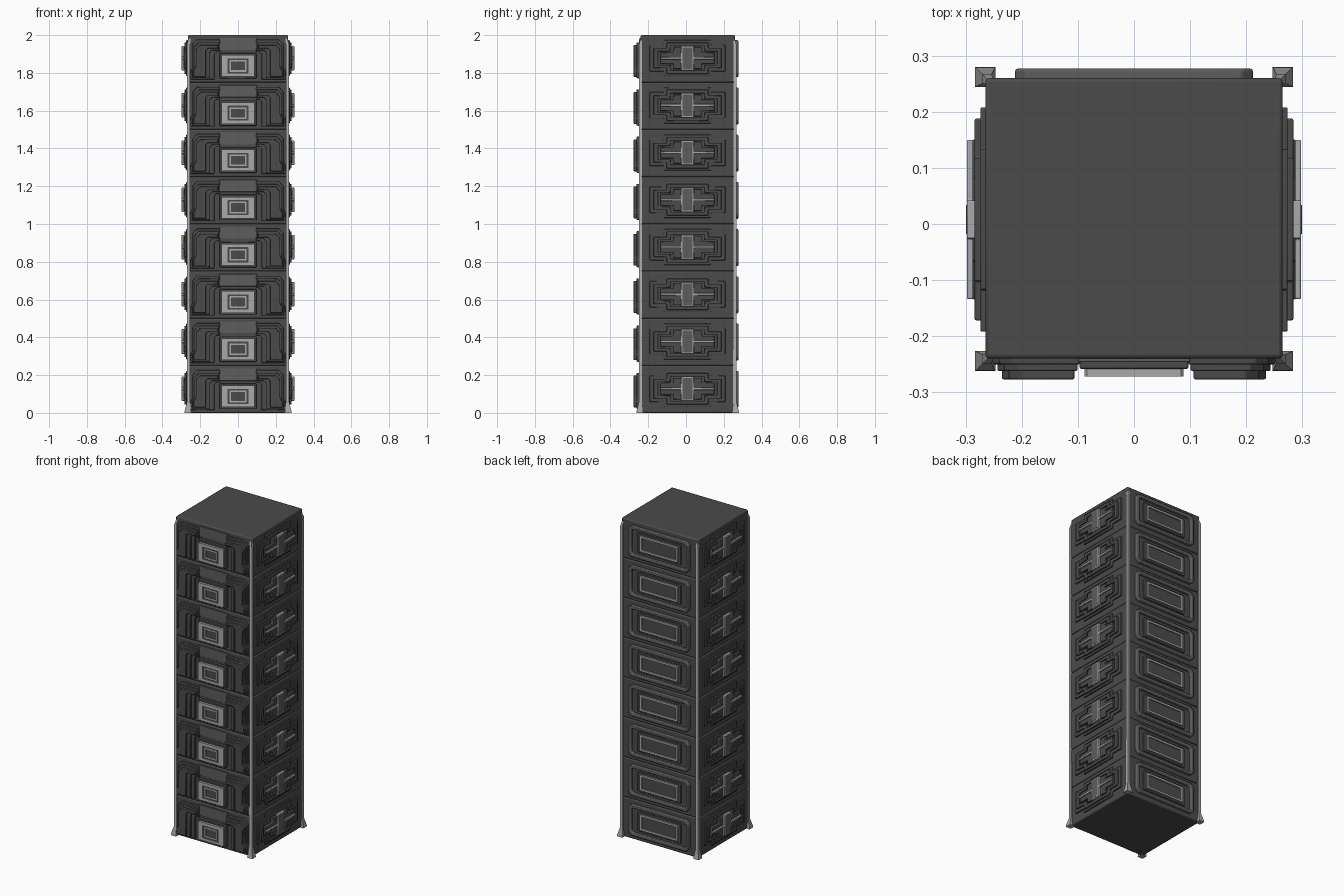
import bpy, bmesh
from mathutils import Vector

if "Cube" in bpy.data.objects:
    bpy.data.objects.remove(bpy.data.objects["Cube"])

N, H = 8, 0.25


def material(name, v):
    m = bpy.data.materials.new(name)
    m.diffuse_color = (v, v, v, 1)
    m.use_nodes = True
    m.node_tree.nodes["Principled BSDF"].inputs["Base Color"].default_value = m.diffuse_color
    return m


DARK = material("dark_grey", 0.07)
MID = material("mid_grey", 0.11)
LIGHT = material("light_grey", 0.4)


def finish(name, bm, mat, bevel=0.0, segs=2, stack=True):
    bmesh.ops.recalc_face_normals(bm, faces=bm.faces)
    me = bpy.data.meshes.new(name)
    bm.to_mesh(me)
    bm.free()
    ob = bpy.data.objects.new(name, me)
    bpy.context.collection.objects.link(ob)
    me.materials.append(mat)
    if bevel:
        b = ob.modifiers.new("bevel", 'BEVEL')
        b.width, b.segments = bevel, segs
        b.limit_method = 'ANGLE'
    if stack:
        a = ob.modifiers.new("stack", 'ARRAY')
        a.count = N
        a.use_relative_offset = False
        a.use_constant_offset = True
        a.constant_offset_displace = (0, 0, H)
    bpy.ops.object.select_all(action='DESELECT')
    bpy.context.view_layer.objects.active = ob
    ob.select_set(True)
    bpy.ops.object.shade_smooth_by_angle()
    return ob


def box(bm, x0, x1, y0, y1, z0, z1):
    r = bmesh.ops.create_cube(bm, size=1)
    for v in r["verts"]:
        v.co = Vector(((x0 + x1) / 2 + v.co.x * (x1 - x0),
                       (y0 + y1) / 2 + v.co.y * (y1 - y0),
                       (z0 + z1) / 2 + v.co.z * (z1 - z0)))


def prism(bm, pts, d0, d1, place, hole=None):
    """Extrude a flat outline; with a hole of equal point count it becomes a ring."""
    def ring(p, d):
        return [bm.verts.new(place(u, v, d)) for u, v in p]
    n = len(pts)
    a, b = ring(pts, d0), ring(pts, d1)
    if hole:
        c, d = ring(hole, d0), ring(hole, d1)
        loops = [(a, b), (b, d), (d, c), (c, a)]
    else:
        bm.faces.new(a)
        bm.faces.new(b)
        loops = [(a, b)]
    for p, q in loops:
        for i in range(n):
            j = (i + 1) % n
            bm.faces.new((p[i], p[j], q[j], q[i]))


def on_y(u, v, d):
    return (u, d, v)


def cham(w, h, c, zc=0.125):
    return [(-w, zc - h + c), (-w + c, zc - h), (w - c, zc - h), (w, zc - h + c),
            (w, zc + h - c), (w - c, zc + h), (-w + c, zc + h), (-w, zc + h - c)]


def stepped(w, h, w2, h2, yc=0.008, zc=0.128):
    q = [(w, h), (w2, h), (w2, h2)]
    p = q + [(-u, v) for u, v in q[::-1]]
    p += [(-u, -v) for u, v in q] + [(u, -v) for u, v in q[::-1]]
    return [(yc + u, zc + v) for u, v in p]


# stacked body modules
bm = bmesh.new()
box(bm, -0.265, 0.265, -0.24, 0.26, 0, H)
finish("module_body", bm, DARK, 0.007)

# side panels: stepped base plate, stepped rim, cross
for s, side in ((1, "right"), (-1, "left")):
    def on_x(u, v, d, s=s):
        return (s * d, u, v)
    bm = bmesh.new()
    prism(bm, stepped(0.2, 0.07, 0.125, 0.095), 0.255, 0.274, on_x)
    finish(side + "_base_plate", bm, DARK, 0.003)
    bm = bmesh.new()
    prism(bm, stepped(0.18, 0.052, 0.11, 0.083), 0.26, 0.284, on_x,
          stepped(0.157, 0.036, 0.09, 0.064))
    finish(side + "_panel_rim", bm, DARK, 0.003)
    bm = bmesh.new()
    prism(bm, stepped(0.143, 0.03, 0.075, 0.058), 0.26, 0.288, on_x)
    finish(side + "_inner_plate", bm, DARK, 0.004)
    bm = bmesh.new()
    prism(bm, stepped(0.142, 0.006, 0.034, 0.065), 0.26, 0.298, on_x)
    finish(side + "_cross", bm, LIGHT, 0.003)
    bm = bmesh.new()
    prism(bm, stepped(0.026, 0.056, 0.025, 0.057), 0.27, 0.299, on_x)
    finish(side + "_cross_cap", bm, MID)

# front corner brackets in nested steps
for s, side in ((1, "right"), (-1, "left")):
    for k, (g, y) in enumerate(((0, -0.25), (0.014, -0.262), (0.028, -0.277))):
        bm = bmesh.new()
        o = 0.252 - g * 0.6
        t = 0.226 - g
        i = 0.125 + g * 1.6
        pts = [(0.095 + g * 0.4, t), (o - 0.035, t), (o - 0.012, t - 0.025),
               (o - 0.012, 0.08), (o, 0.06), (o, 0.015 + g * 0.5),
               (i, 0.015 + g * 0.5), (i, 0.15 + g * 0.7),
               (i - 0.01, 0.16 + g * 0.7), (0.095 + g * 0.4, 0.16 + g * 0.7)]
        prism(bm, [(s * u, v) for u, v in pts], -0.235, y, on_y)
        finish(f"front_{side}_bracket_{k}", bm, DARK, 0.003)

# front central lock block
bm = bmesh.new()
box(bm, -0.097, 0.097, -0.258, -0.23, 0.02, 0.155)
finish("front_block", bm, DARK, 0.003)
bm = bmesh.new()
prism(bm, cham(0.088, 0.057, 0.004, 0.087), -0.25, -0.272, on_y,
      cham(0.055, 0.04, 0.002, 0.087))
finish("front_light_frame", bm, LIGHT)
bm = bmesh.new()
box(bm, -0.056, 0.056, -0.267, -0.25, 0.046, 0.128)
finish("front_dark_inset", bm, DARK)
bm = bmesh.new()
prism(bm, cham(0.044, 0.031, 0.001, 0.087), -0.26, -0.27, on_y,
      cham(0.036, 0.023, 0.001, 0.087))
finish("front_inner_frame", bm, LIGHT)
bm = bmesh.new()
box(bm, -0.1, 0.1, -0.246, -0.235, 0.17, 0.235)
finish("front_upper_panel", bm, MID, 0.002)

# back panel: rounded rim and inner light frame
bm = bmesh.new()
prism(bm, cham(0.212, 0.098, 0.02), 0.25, 0.277, on_y, cham(0.19, 0.077, 0.012))
finish("back_rim", bm, MID, 0.005)
bm = bmesh.new()
prism(bm, cham(0.15, 0.062, 0.004), 0.25, 0.267, on_y)
finish("back_plate", bm, DARK, 0.003)
bm = bmesh.new()
prism(bm, cham(0.132, 0.05, 0.003), 0.255, 0.275, on_y, cham(0.118, 0.037, 0.002))
finish("back_light_frame", bm, LIGHT, 0.002)

# corner posts with flared feet and tapered tops
bm = bmesh.new()
for sx in (-1, 1):
    for cy, sy in ((-0.244, -1), (0.262, 1)):
        prev = None
        for z, r, inset in ((0, 0.018, 0), (0.012, 0.017, 0), (0.055, 0.009, 0.003),
                            (1.95, 0.008, 0.003), (1.995, 0.004, 0.012)):
            cx = sx * (0.265 - inset)
            c = [bm.verts.new((cx + u * r, cy - sy * inset + v * r, z))
                 for u, v in ((-1, -1), (1, -1), (1, 1), (-1, 1))]
            if prev:
                for i in range(4):
                    j = (i + 1) % 4
                    bm.faces.new((prev[i], prev[j], c[j], c[i]))
            else:
                bm.faces.new(c)
            prev = c
        bm.faces.new(prev)
finish("corner_posts", bm, LIGHT, stack=False)
